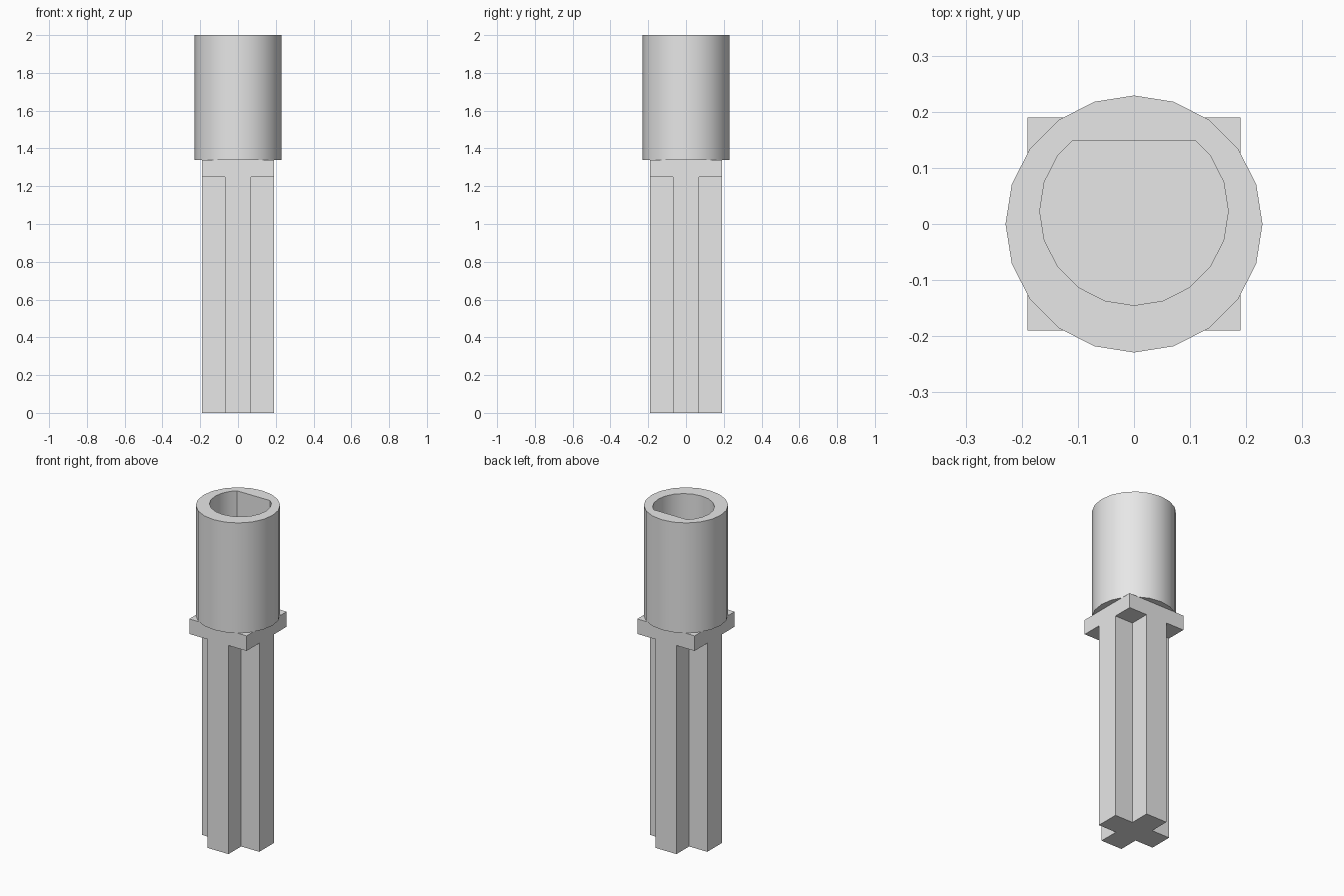
import bpy
import bmesh
from math import cos, sin, tau

if "Cube" in bpy.data.objects:
    bpy.data.objects.remove(bpy.data.objects["Cube"])

GREY = (0.8, 0.8, 0.8, 1)
HALF, ARM = 0.19, 0.07            # half width of the collar and of a cross arm
COLLAR_BOTTOM, COLLAR_TOP, TOP = 1.25, 1.34, 2.0
SIDES = 20

plastic = bpy.data.materials.new("light_grey_plastic")
plastic.use_nodes = True
plastic.diffuse_color = GREY
plastic.node_tree.nodes["Principled BSDF"].inputs["Base Color"].default_value = GREY


def finish(bm, name):
    bmesh.ops.recalc_face_normals(bm, faces=bm.faces)
    mesh = bpy.data.meshes.new(name)
    bm.to_mesh(mesh)
    bm.free()
    mesh.materials.append(plastic)
    obj = bpy.data.objects.new(name, mesh)
    bpy.context.collection.objects.link(obj)
    return obj


def extrude(bm, faces, z):
    """Extrude faces to height z and return the new end faces."""
    out = bmesh.ops.extrude_face_region(bm, geom=faces)["geom"]
    bmesh.ops.delete(bm, geom=faces, context='FACES')
    for v in out:
        if isinstance(v, bmesh.types.BMVert):
            v.co.z = z
    return [f for f in out if isinstance(f, bmesh.types.BMFace)]


# Cross shaft and its square collar, in one piece
bm = bmesh.new()
steps = (-HALF, -ARM, ARM, HALF)
grid = [[bm.verts.new((x, y, COLLAR_TOP)) for y in steps] for x in steps]
cells = [bm.faces.new((grid[i][j], grid[i + 1][j], grid[i + 1][j + 1], grid[i][j + 1]))
         for i in range(3) for j in range(3)]
top_copy = bmesh.ops.duplicate(bm, geom=cells)
under = extrude(bm, cells, COLLAR_BOTTOM)
cross = [f for f in under
         if min(abs(f.calc_center_median().x), abs(f.calc_center_median().y)) < ARM]
extrude(bm, cross, 0)
bmesh.ops.remove_doubles(bm, verts=bm.verts, dist=0.0001)
bmesh.ops.dissolve_limit(bm, angle_limit=0.01, verts=bm.verts, edges=bm.edges)
finish(bm, "cross_shaft")


# Round socket with an off-centre D-shaped bore
def circle(radius, cy):
    return [(radius * cos(tau * i / SIDES), cy + radius * sin(tau * i / SIDES))
            for i in range(SIDES)]


bore = []
FLAT = 0.148
ring = circle(0.168, 0.023)
for a, b in zip(ring, ring[1:] + ring[:1]):
    if a[1] <= FLAT:
        bore.append(a)
    if (a[1] > FLAT) != (b[1] > FLAT):
        t = (FLAT - a[1]) / (b[1] - a[1])
        bore.append((a[0] + t * (b[0] - a[0]), FLAT))

bm = bmesh.new()
edges = []
for outline in (circle(0.229, 0), bore):
    loop = [bm.verts.new((x, y, COLLAR_TOP)) for x, y in outline]
    edges += [bm.edges.new((a, b)) for a, b in zip(loop, loop[1:] + loop[:1])]
rim = bmesh.ops.triangle_fill(bm, edges=edges, use_beauty=True)["geom"]
rim = [f for f in rim if isinstance(f, bmesh.types.BMFace)]
new = bmesh.ops.extrude_face_region(bm, geom=rim)["geom"]
for v in new:
    if isinstance(v, bmesh.types.BMVert):
        v.co.z = TOP
socket = finish(bm, "socket")

bpy.ops.object.select_all(action='DESELECT')
socket.select_set(True)
bpy.context.view_layer.objects.active = socket
bpy.ops.object.shade_smooth_by_angle(angle=0.5)
